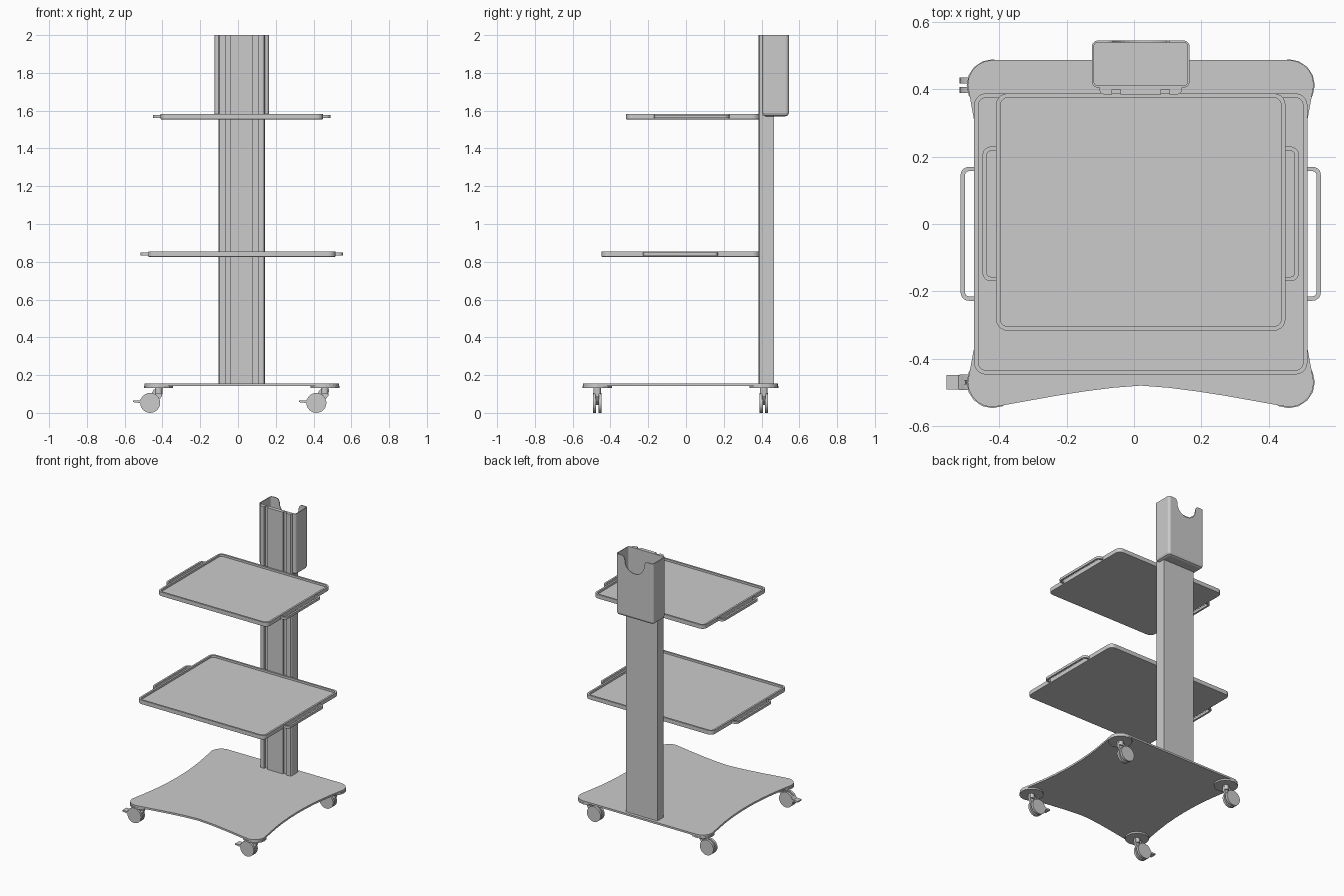
import bpy, bmesh, math

if "Cube" in bpy.data.objects:
    bpy.data.objects.remove(bpy.data.objects["Cube"])

CX = 0.02  # symmetry line of the cart body


def make(name, rings, smooth=False):
    """Skin a stack of equal-length point rings and cap both ends."""
    bm = bmesh.new()
    vs = [[bm.verts.new(p) for p in r] for r in rings]
    n = len(rings[0])
    for a, b in zip(vs, vs[1:]):
        for i in range(n):
            j = (i + 1) % n
            bm.faces.new((a[i], a[j], b[j], b[i]))
    bm.faces.new(vs[0][::-1])
    bm.faces.new(vs[-1])
    bmesh.ops.recalc_face_normals(bm, faces=bm.faces)
    me = bpy.data.meshes.new(name)
    bm.to_mesh(me)
    bm.free()
    ob = bpy.data.objects.new(name, me)
    bpy.context.collection.objects.link(ob)
    if smooth:
        bpy.ops.object.select_all(action='DESELECT')
        ob.select_set(True)
        bpy.context.view_layer.objects.active = ob
        bpy.ops.object.shade_smooth_by_angle(angle=math.radians(35))
    return ob


def prism(name, pts, axis, a, b, smooth=False):
    """Extrude a 2D outline along z (xy outline) or y (xz outline)."""
    put = (lambda p, w: (p[0], p[1], w)) if axis == 'z' else (lambda p, w: (p[0], w, p[1]))
    return make(name, [[put(p, w) for p in pts] for w in (a, b)], smooth)


def arc(cx, cy, r, a0, a1, n):
    return [(cx + r * math.cos(math.radians(a0 + (a1 - a0) * i / n)),
             cy + r * math.sin(math.radians(a0 + (a1 - a0) * i / n))) for i in range(n + 1)]


def circle(cx, cy, r, n):
    return arc(cx, cy, r, 0, 360, n)[:-1]


def rounded(x0, x1, y0, y1, r, n=5):
    return (arc(x1 - r, y1 - r, r, 0, 90, n) + arc(x0 + r, y1 - r, r, 90, 180, n)
            + arc(x0 + r, y0 + r, r, 180, 270, n) + arc(x1 - r, y0 + r, r, 270, 360, n))


def tray(name, x0, x1, y0, y1, r, z0, z1, rim, floor, cham):
    """Open-topped container with rounded corners and a chamfered underside."""
    steps = [(cham, z0), (cham * .3, z0 + cham * .3), (0, z0 + cham), (0, z1), (rim, z1), (rim, floor)]
    rings = [[(x, y, z) for x, y in rounded(x0 + i, x1 - i, y0 + i, y1 - i, max(r - i, .004))]
             for i, z in steps]
    return make(name, rings)


# Base plate: rounded corners, concave front and sides, straight back
R = 0.074
left = arc(-0.42, 0.413, R, 90, 180, 5)
for i in range(1, 10):
    t = -1 + i / 5
    left.append((-0.494 + 0.05 * (1 - t * t), -0.03 - 0.43 * t))
left += arc(-0.42, -0.47, R, 180, 270, 5)
for i in range(1, 5):
    t = 1 - i / 5
    left.append((CX - 0.42 * t, -0.48 - 0.062 * t ** 1.4))
outline = left + [(CX, -0.48)] + [(2 * CX - x, y) for x, y in reversed(left)]
prism("base_plate", outline, 'z', 0.143, 0.156)

# Casters, all trailing to the left; the front pair carries brake levers
for row, cy in (("front", -0.47), ("rear", 0.412)):
    for side, cx in (("left", -0.42), ("right", 0.46)):
        tag = f"{row}_{side}"
        wx, wz = cx - 0.045, 0.053
        prism("caster_mount_" + tag, circle(cx, cy, 0.077, 16), 'z', 0.132, 0.143)
        prism("caster_stem_" + tag, circle(cx, cy, 0.02, 12), 'z', 0.1, 0.133, True)
        fork = [(cx - .025, .125), (cx + .022, .125), (cx + .018, .09), (cx - .005, .06),
                (wx, .043), (wx - .012, .053), (wx + .005, .1)]
        prism("caster_fork_" + tag, fork, 'y', cy - 0.009, cy + 0.009)
        for k, s in enumerate((-0.014, 0.014)):
            prism(f"caster_wheel_{tag}_{k}", circle(wx, wz, 0.053, 24), 'y',
                  cy + s - 0.0085, cy + s + 0.0085, True)
        if row == "front":
            lever = [(wx - .092, .057), (wx - .05, .052), (wx - .03, .08),
                     (wx - .035, .088), (wx - .056, .066), (wx - .092, .066)]
            prism("brake_lever_" + tag, lever, 'y', cy - 0.022, cy + 0.022)


# Column with two slots in the front face; only the front skin goes on behind the box
def column_profile(back):
    f = 0.385
    half = [(-0.103, back), (-0.103, f + .012), (-0.098, f + .003), (-0.09, f),
            (-0.066, f), (-0.066, f + .014), (-0.04, f + .014), (-0.04, f)]
    return half + [(2 * CX - x, y) for x, y in reversed(half)]


prism("column", column_profile(0.466), 'z', 0.15, 1.575)
prism("column_front_panel", column_profile(0.408), 'z', 1.575, 2.0)

# Storage box behind the column, with a U-shaped notch in the back wall
box = tray("storage_box", -0.125, 0.165, 0.405, 0.545, 0.018, 1.57, 2.0, 0.006, 1.577, 0.018)
notch = ([(CX + .1, 2.02), (CX + .1, 2.001), (CX + .085, 1.994), (CX + .077, 1.98)]
         + arc(CX, 1.968, 0.075, 0, -180, 14)
         + [(CX - .077, 1.98), (CX - .085, 1.994), (CX - .1, 2.001), (CX - .1, 2.02)])
cutter = prism("notch_cutter", notch, 'y', 0.5, 0.6)
cutter.hide_render = True
mod = box.modifiers.new("notch", 'BOOLEAN')
mod.operation, mod.solver, mod.object = 'DIFFERENCE', 'EXACT', cutter
bpy.ops.object.select_all(action='DESELECT')
box.select_set(True)
bpy.context.view_layer.objects.active = box
bpy.ops.object.modifier_apply(modifier="notch")
bpy.data.objects.remove(cutter)


# Shelves: shallow trays with a loop handle on each side
def shelf(name, half_w, y0, y1, z0, z1, hy0, hy1):
    tray(name + "_shelf", CX - half_w, CX + half_w, y0, y1, 0.035, z0, z1, 0.013, z0 + 0.015, 0.003)
    d, t, r = 0.04, 0.013, 0.025
    outer = [(-.004, hy0)] + arc(d - r, hy0 + r, r, -90, 0, 5) + arc(d - r, hy1 - r, r, 0, 90, 5) + [(-.004, hy1)]
    q = r - t
    inner = ([(-.004, hy1 - t)] + arc(d - r, hy1 - r, q, 90, 0, 4)
             + arc(d - r, hy0 + r, q, 0, -90, 4) + [(-.004, hy0 + t)])
    for side, s in (("left", -1), ("right", 1)):
        pts = [(CX + s * (half_w + x), y) for x, y in outer + inner]
        prism(f"{name}_handle_{side}", pts, 'z', z0 + 0.006, z1 - 0.006)


shelf("upper", 0.43, -0.317, 0.388, 1.554, 1.583, -0.17, 0.23)
shelf("lower", 0.495, -0.447, 0.388, 0.826, 0.855, -0.228, 0.17)
